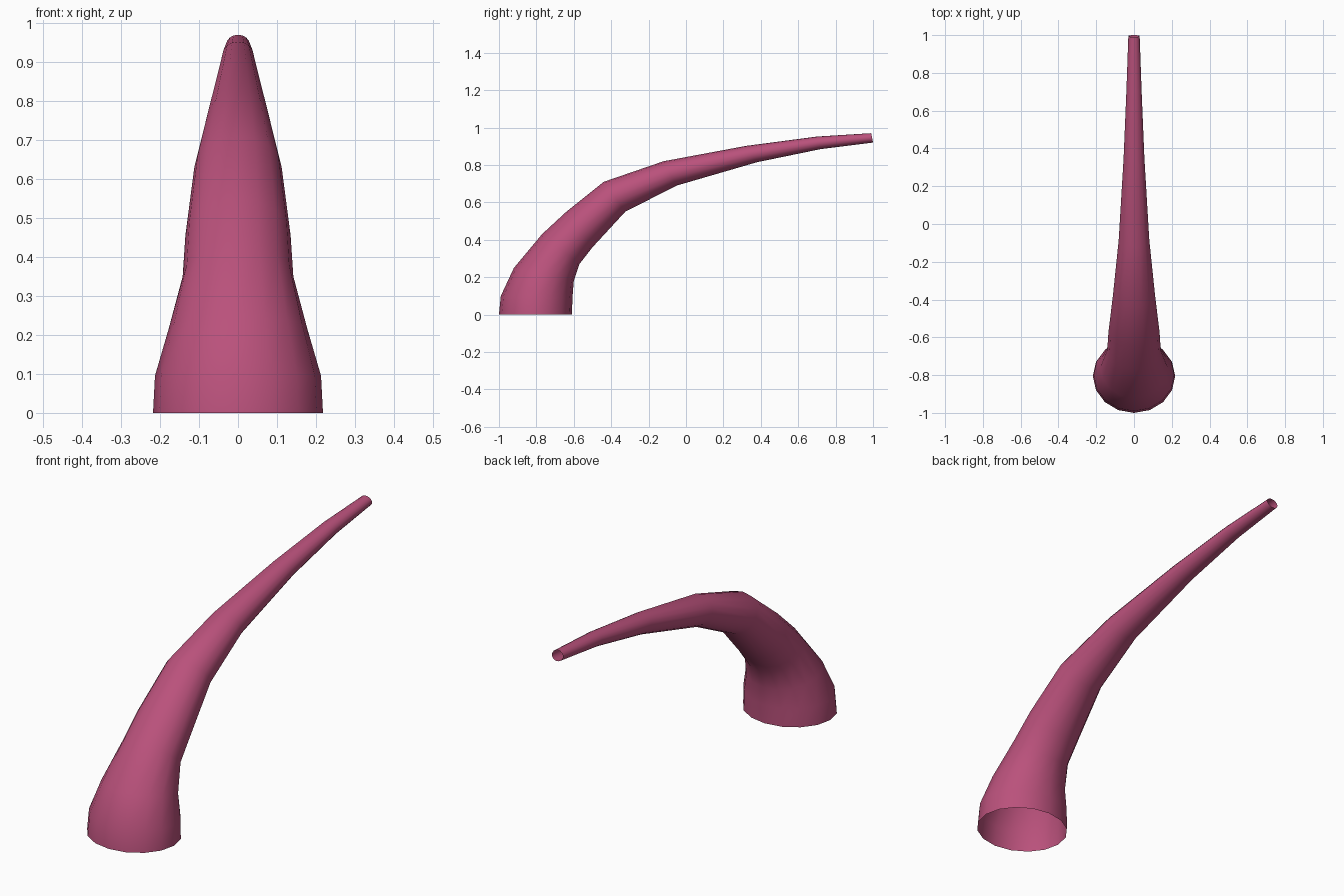
import bpy, bmesh, math
from mathutils import Vector

if "Cube" in bpy.data.objects:
    bpy.data.objects.remove(bpy.data.objects["Cube"])

SIDES = 16
# Each ring: outer (y, z), inner (y, z), half width in x
RINGS = [
    ((-1.00, 0.00), (-0.61, 0.00), 0.218),
    ((-0.99, 0.10), (-0.607, 0.09), 0.213),
    ((-0.92, 0.25), (-0.60, 0.18), 0.178),
    ((-0.77, 0.43), (-0.57, 0.27), 0.142),
    ((-0.64, 0.55), (-0.50, 0.36), 0.135),
    ((-0.44, 0.71), (-0.325, 0.55), 0.112),
    ((-0.12, 0.82), (-0.05, 0.69), 0.081),
    ((0.32, 0.902), (0.38, 0.815), 0.055),
    ((0.70, 0.952), (0.72, 0.885), 0.04),
    ((0.99, 0.97), (1.00, 0.92), 0.03),
]

# Curved tapering horn, an open tube lofted through the rings
bm = bmesh.new()
loops = []
for outer, inner, w in RINGS:
    o, i = Vector((0, *outer)), Vector((0, *inner))
    mid, half = (o + i) / 2, (o - i) / 2
    loops.append([bm.verts.new(mid + half * math.cos(a) + Vector((w * math.sin(a), 0, 0)))
                  for a in (2 * math.pi * k / SIDES for k in range(SIDES))])
for a, b in zip(loops, loops[1:]):
    for k in range(SIDES):
        n = (k + 1) % SIDES
        bm.faces.new((a[k], a[n], b[n], b[k])).smooth = True

mesh = bpy.data.meshes.new("horn")
bm.to_mesh(mesh)
bm.free()
horn = bpy.data.objects.new("horn", mesh)
bpy.context.collection.objects.link(horn)

# Single pink colour
mat = bpy.data.materials.new("rose pink")
mat.diffuse_color = (0.49, 0.083, 0.2, 1)
mat.use_nodes = True
mat.node_tree.nodes["Principled BSDF"].inputs["Base Color"].default_value = mat.diffuse_color
mesh.materials.append(mat)
